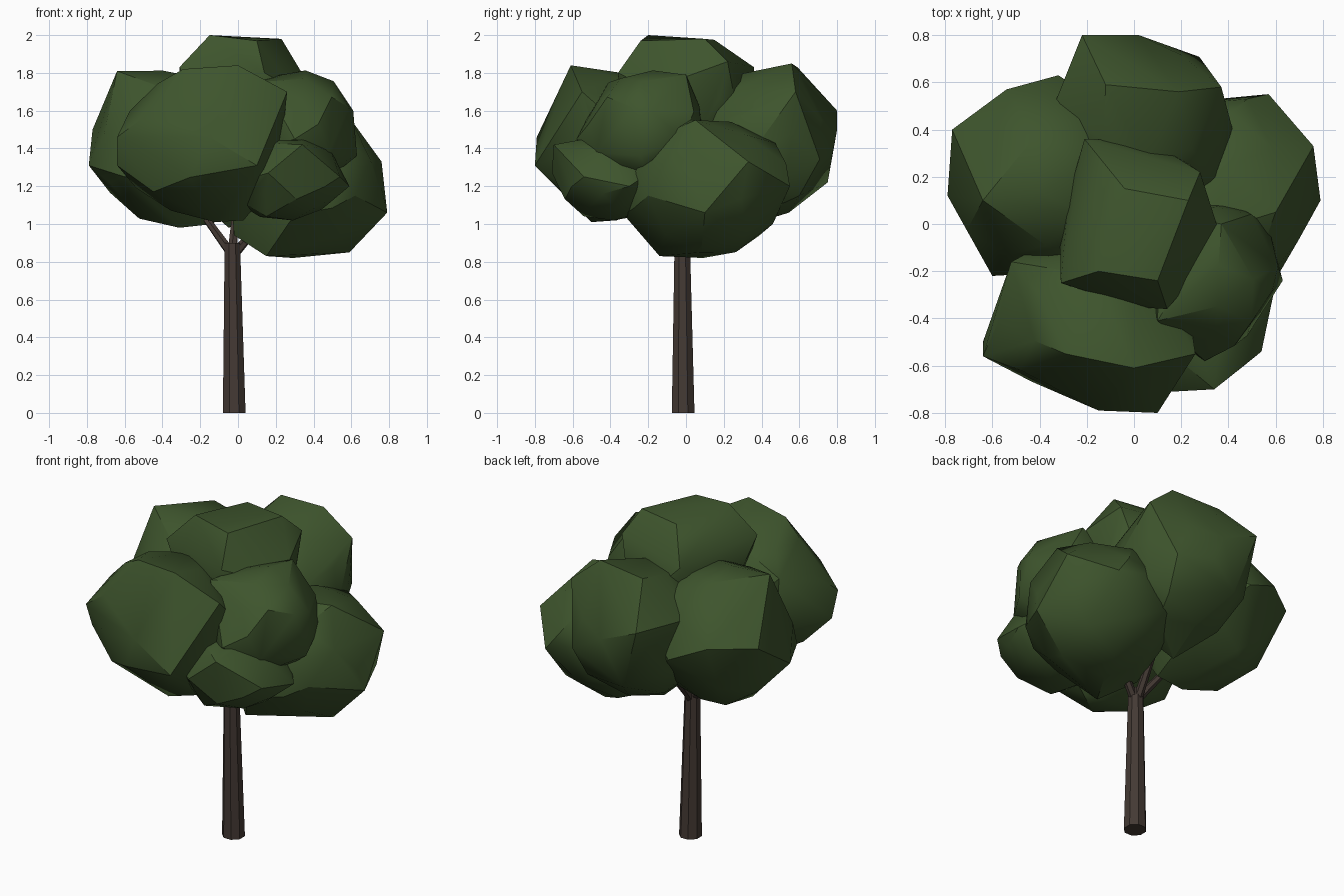
import bpy, bmesh, math, random
from mathutils import Vector, Euler

if "Cube" in bpy.data.objects:
    bpy.data.objects.remove(bpy.data.objects["Cube"])

random.seed(4)


def material(name, color):
    m = bpy.data.materials.new(name)
    m.diffuse_color = (*color, 1)
    m.use_nodes = True
    m.node_tree.nodes["Principled BSDF"].inputs["Base Color"].default_value = m.diffuse_color
    return m


LEAF = material("leaf_green", (0.048, 0.09, 0.026))
BARK = material("bark_brown", (0.058, 0.042, 0.034))


def finish(bm, name, mat, angle):
    bmesh.ops.recalc_face_normals(bm, faces=bm.faces[:])
    me = bpy.data.meshes.new(name)
    bm.to_mesh(me)
    bm.free()
    ob = bpy.data.objects.new(name, me)
    bpy.context.collection.objects.link(ob)
    me.materials.append(mat)
    bpy.ops.object.select_all(action='DESELECT')
    ob.select_set(True)
    bpy.context.view_layer.objects.active = ob
    bpy.ops.object.shade_smooth_by_angle(angle=math.radians(angle))
    return ob


def foliage(name, centre, radii, corners):
    """Faceted leaf clump: a rough ellipsoid pulled out to a few corners, then hulled."""
    c, r = Vector(centre), Vector(radii)
    ball = bmesh.new()
    bmesh.ops.create_icosphere(ball, subdivisions=2, radius=1)
    turn = Euler([random.uniform(0, 6) for _ in range(3)])
    pts = []
    for v in ball.verts:
        v.co.rotate(turn)
        pts.append(c + v.co * r * random.uniform(0.92, 1.0))
    ball.free()
    free = set(range(len(pts)))
    for p in map(Vector, corners):
        i = min(free, key=lambda k: (pts[k] - p).length)
        pts[i] = p
        free.remove(i)
    hull = bmesh.new()
    for p in pts:
        hull.verts.new(p)
    bmesh.ops.convex_hull(hull, input=hull.verts[:])
    bmesh.ops.delete(hull, geom=[v for v in hull.verts if not v.link_faces], context='VERTS')
    finish(hull, name, LEAF, 30)


def limb(name, path, sides, tilt=True):
    """Tapered faceted tube through (x, y, z, radius) stations."""
    bm = bmesh.new()
    rings = []
    d = (Vector(path[-1][:3]) - Vector(path[0][:3])).normalized()
    q = d.to_track_quat('Z', 'Y')
    for x, y, z, r in path:
        ring = []
        for i in range(sides):
            a = math.tau * (i + 0.5) / sides
            o = Vector((math.cos(a) * r, math.sin(a) * r, 0))
            if tilt:
                o.rotate(q)
            ring.append(bm.verts.new(Vector((x, y, z)) + o))
        rings.append(ring)
    for a, b in zip(rings, rings[1:]):
        for i in range(sides):
            j = (i + 1) % sides
            bm.faces.new((a[i], a[j], b[j], b[i]))
    bm.faces.new(rings[0])
    bm.faces.new(rings[-1])
    finish(bm, name, BARK, 30)


# Trunk and the fork of branches hidden in the crown
limb("trunk", [(-0.02, -0.015, 0, 0.065), (-0.03, -0.02, 0.9, 0.044)], 8, tilt=False)
limb("branch_left", [(-0.04, -0.02, 0.85, 0.026), (-0.25, 0.08, 1.14, 0.016)], 6)
limb("branch_right", [(-0.02, -0.02, 0.84, 0.026), (0.2, 0.05, 1.1, 0.016)], 6)
limb("branch_back", [(-0.03, 0.0, 0.85, 0.026), (0.0, 0.25, 1.2, 0.016)], 6)

# Crown clumps
foliage("foliage_front", (-0.18, -0.4, 1.42), (0.44, 0.37, 0.42), [
    (-0.64, -0.56, 1.46), (-0.15, -0.79, 1.46), (0.1, -0.8, 1.31), (0, -0.61, 1.84),
    (-0.29, -0.55, 1.82), (0.26, -0.55, 1.7), (-0.64, -0.5, 1.31), (-0.12, -0.5, 1.01),
    (-0.52, -0.16, 1.65), (0.03, -0.4, 1.02)])
foliage("foliage_left", (-0.35, 0.18, 1.41), (0.42, 0.42, 0.43), [
    (-0.64, 0.1, 1.81), (-0.79, 0.12, 1.31), (-0.77, 0.4, 1.5), (-0.54, 0.57, 1.5),
    (-0.32, 0.63, 1.4), (-0.6, -0.22, 1.25), (-0.31, 0.05, 0.98), (-0.42, 0.37, 1.8),
    (-0.4, 0.42, 1.1), (-0.13, 0.05, 1.0)])
foliage("foliage_back", (0.03, 0.4, 1.43), (0.41, 0.4, 0.42), [
    (-0.22, 0.8, 1.6), (0.02, 0.8, 1.5), (0.37, 0.58, 1.7), (0.19, 0.56, 1.85),
    (-0.12, 0.59, 1.83), (-0.1, 0.75, 1.22), (-0.34, 0.5, 1.6), (-0.05, 0.28, 0.98),
    (0.25, 0.6, 1.15)])
foliage("foliage_right", (0.36, 0.12, 1.2), (0.43, 0.45, 0.38), [
    (0.79, 0.1, 1.06), (0.76, 0.33, 1.33), (0.57, 0.55, 1.2), (0.59, 0.08, 0.85),
    (0.29, 0.09, 0.82), (0.15, -0.14, 0.83), (0.62, -0.2, 1.15), (0.6, 0.05, 1.55),
    (0.3, -0.33, 1.05), (0.48, 0.53, 1.32), (-0.02, 0.0, 0.94)])
foliage("foliage_front_right", (0.33, -0.22, 1.5), (0.31, 0.34, 0.32), [
    (0.37, 0.0, 1.79), (0.61, -0.18, 1.6), (0.63, -0.24, 1.36), (0.34, -0.46, 1.66),
    (0.1, -0.41, 1.75), (0.48, -0.42, 1.5), (0.3, -0.58, 1.45)])
foliage("foliage_low_front", (0.25, -0.38, 1.25), (0.33, 0.31, 0.24), [
    (0.54, -0.54, 1.25), (0.34, -0.7, 1.42), (0.16, -0.71, 1.27), (0.15, -0.54, 1.04),
    (0.59, -0.3, 1.2)])
foliage("foliage_top", (0.01, 0.0, 1.65), (0.34, 0.36, 0.33), [
    (-0.15, -0.2, 2.0), (0.1, -0.24, 1.97), (0.23, 0.1, 1.98), (-0.04, 0.15, 1.975),
    (-0.31, -0.25, 1.83), (0.14, -0.36, 1.8), (-0.21, 0.36, 1.83), (0.35, 0.0, 1.78),
    (0.28, 0.22, 1.86)])
